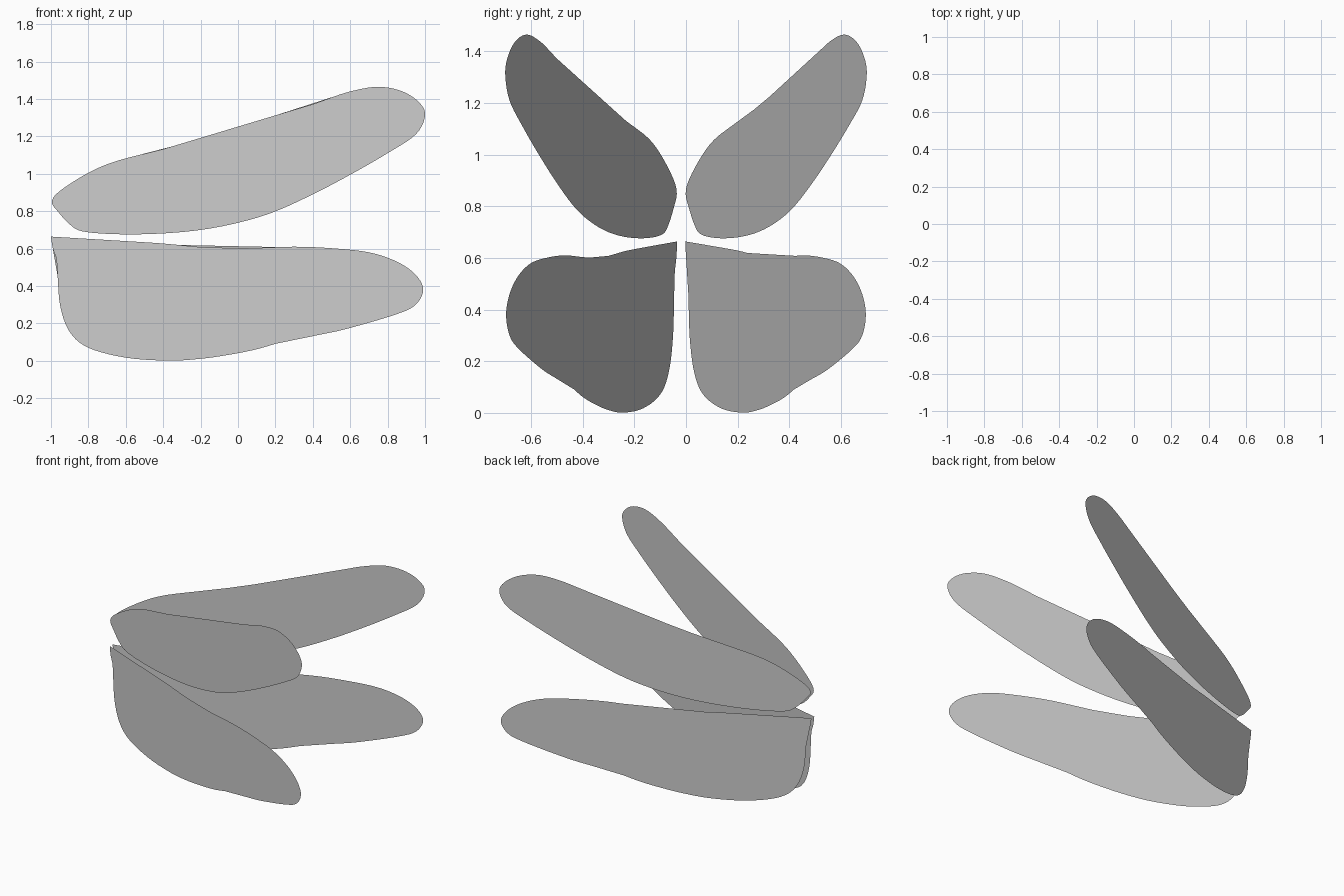
import bpy, bmesh
from mathutils import Vector

if "Cube" in bpy.data.objects:
    bpy.data.objects.remove(bpy.data.objects["Cube"])

# Wing outlines as (x, z), seen from the front
UPPER = [(-0.995, 0.85), (-0.95, 0.91), (-0.80, 1.005), (-0.65, 1.068), (-0.40, 1.132),
         (-0.17, 1.193), (0.02, 1.23), (0.20, 1.298), (0.45, 1.39), (0.60, 1.44),
         (0.75, 1.465), (0.88, 1.44), (0.97, 1.38), (1.0, 1.31), (0.95, 1.21),
         (0.80, 1.11), (0.60, 0.995), (0.40, 0.89), (0.19, 0.795), (0.0, 0.738),
         (-0.20, 0.70), (-0.42, 0.68), (-0.65, 0.677), (-0.83, 0.692), (-0.90, 0.73),
         (-0.96, 0.795)]
LOWER = [(-1.0, 0.664), (-0.60, 0.64), (-0.40, 0.627), (-0.20, 0.608), (-0.06, 0.60),
         (0.10, 0.603), (0.30, 0.61), (0.50, 0.602), (0.70, 0.58), (0.85, 0.53),
         (0.95, 0.46), (0.99, 0.38), (0.95, 0.30), (0.85, 0.25), (0.60, 0.176),
         (0.45, 0.142), (0.27, 0.11), (0.10, 0.062), (-0.05, 0.032), (-0.20, 0.011),
         (-0.37, 0.001), (-0.60, 0.017), (-0.80, 0.07), (-0.90, 0.155), (-0.95, 0.29),
         (-0.964, 0.45), (-0.97, 0.54), (-0.99, 0.60)]


def smooth_outline(points, sharp_tip, steps=5):
    """Closed Catmull-Rom curve, with an optional sharp first point."""
    p = [Vector(q) for q in points]
    n = len(p)
    out = []
    for i in range(n):
        a, b, c, d = p[i - 1], p[i], p[(i + 1) % n], p[(i + 2) % n]
        if sharp_tip and i == 0:
            a = b
        if sharp_tip and i == n - 1:
            d = c
        for s in range(steps):
            t = s / steps
            out.append(0.5 * (2 * b + (c - a) * t + (2 * a - 5 * b + 4 * c - d) * t ** 2
                              + (3 * b - a - 3 * c + d) * t ** 3))
    return out


def wing(name, outline, y_root, y_tip):
    """Flat upright sheet running from y_root at x=-1 to y_tip at x=1."""
    bm = bmesh.new()
    verts = [bm.verts.new((q.x, y_root + (y_tip - y_root) * (q.x + 1) / 2, q.y))
             for q in outline]
    face = bm.faces.new(verts)
    bmesh.ops.triangulate(bm, faces=[face], ngon_method='EAR_CLIP')
    mesh = bpy.data.meshes.new(name)
    bm.to_mesh(mesh)
    bm.free()
    bpy.context.collection.objects.link(bpy.data.objects.new(name, mesh))


# Upper and lower wing on each side, spreading from the shared root edge
for level, points, sharp in (("upper", UPPER, False), ("lower", LOWER, True)):
    outline = smooth_outline(points, sharp)
    wing(level + "_wing_back", outline, -0.003, 0.70)
    wing(level + "_wing_front", outline[::-1], -0.034, -0.70)
